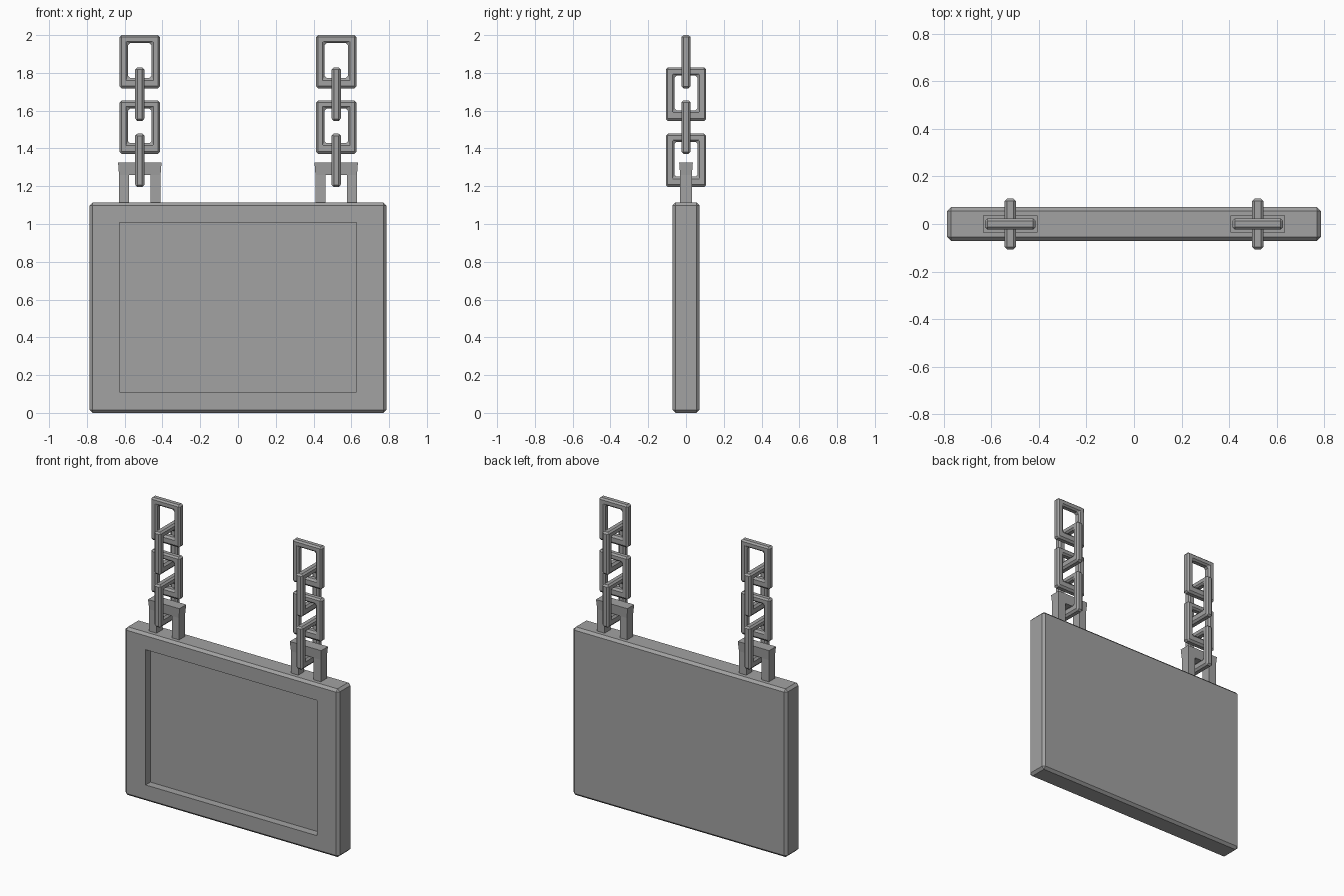
import bpy, bmesh
from mathutils import Vector

if "Cube" in bpy.data.objects:
    bpy.data.objects.remove(bpy.data.objects["Cube"], do_unlink=True)

GREY = (0.36, 0.36, 0.36, 1)
metal = bpy.data.materials.new("plain_grey")
metal.use_nodes = True
metal.diffuse_color = GREY
metal.node_tree.nodes["Principled BSDF"].inputs["Base Color"].default_value = GREY


def finish(name, bm):
    bmesh.ops.recalc_face_normals(bm, faces=bm.faces)
    mesh = bpy.data.meshes.new(name)
    bm.to_mesh(mesh)
    bm.free()
    mesh.materials.append(metal)
    obj = bpy.data.objects.new(name, mesh)
    bpy.context.collection.objects.link(obj)
    return obj


def add_box(bm, x, z0, z1, hx, hy, flare=0.0):
    """Box centred on x; the top is widened by flare."""
    for v in bmesh.ops.create_cube(bm, size=2)["verts"]:
        top = v.co.z > 0
        grow = flare if top else 0
        v.co = Vector((x + v.co.x * (hx + grow), v.co.y * (hy + grow), z1 if top else z0))


# Board: chamfered slab with a recessed front panel
def make_board():
    bm = bmesh.new()
    add_box(bm, 0, 0, 1.115, 0.785, 0.071)
    bmesh.ops.bevel(bm, geom=bm.edges[:], offset=0.016, segments=1, affect='EDGES')
    bmesh.ops.recalc_face_normals(bm, faces=bm.faces)
    front = min(bm.faces, key=lambda f: f.calc_center_median().y)
    bmesh.ops.inset_individual(bm, faces=[front], thickness=0.09)
    for v in front.verts:
        v.co.x = 0.628 if v.co.x > 0 else -0.628
        v.co.z = 1.007 if v.co.z > 0.5 else 0.11
    panel = bmesh.ops.extrude_discrete_faces(bm, faces=[front])["faces"][0]
    bmesh.ops.translate(bm, verts=panel.verts[:], vec=(0, 0.05, 0))
    finish("sign_board", bm)


# Bracket: two legs under a slightly flared bar
def make_bracket(name, x):
    bm = bmesh.new()
    for side in (-1, 1):
        add_box(bm, x + side * 0.083, 1.1, 1.262, 0.027, 0.031)
    add_box(bm, x, 1.26, 1.325, 0.11, 0.031, flare=0.005)
    finish(name, bm)


# Chain link: chamfered rectangular ring, thicker at the bottom
def make_link(name, x, top, turned):
    outer = (0.107, top - 0.283, top)
    inner = (0.062, top - 0.226, top - 0.043)
    bm = bmesh.new()
    loops = []
    for depth in (-0.024, 0.024):
        for w, z0, z1 in (outer, inner):
            corners = ((-w, z0), (w, z0), (w, z1), (-w, z1))
            loops.append([bm.verts.new((x - depth, u, z) if turned else (x + u, depth, z))
                          for u, z in corners])
    front_out, front_in, back_out, back_in = loops
    for a, b in ((front_out, front_in), (front_in, back_in),
                 (back_in, back_out), (back_out, front_out)):
        for i in range(4):
            j = (i + 1) % 4
            bm.faces.new((a[i], a[j], b[j], b[i]))
    obj = finish(name, bm)
    bevel = obj.modifiers.new("chamfer", 'BEVEL')
    bevel.width = 0.011
    bevel.segments = 1
    bevel.limit_method = 'ANGLE'


make_board()
for side, x in (("left", 0.52), ("right", -0.52)):
    make_bracket(f"{side}_bracket", x)
    for i, top in enumerate((2.0, 1.828, 1.654, 1.478)):
        make_link(f"{side}_chain_link_{i + 1}", x, top, turned=i % 2 == 1)
